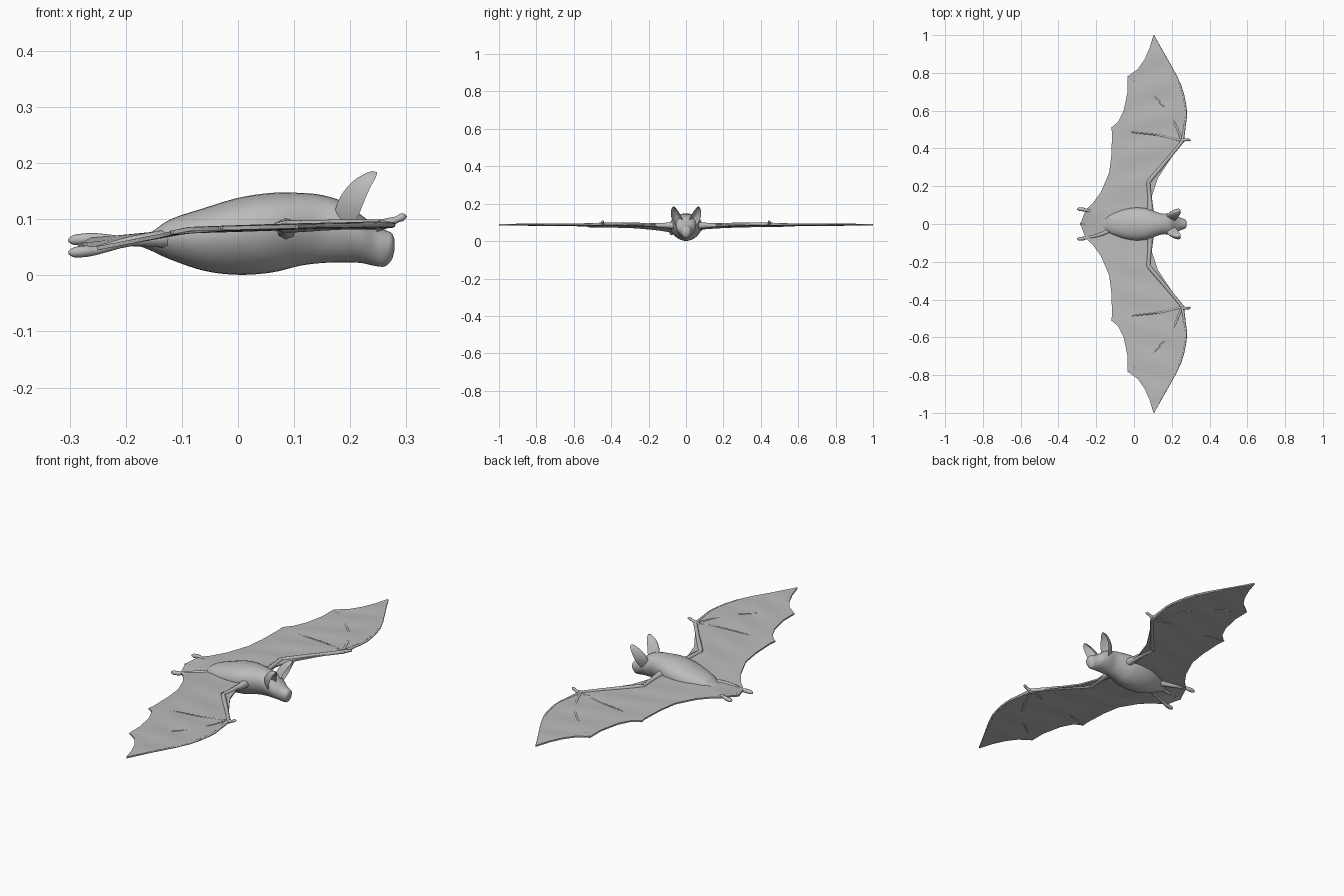
import bpy, bmesh, math
from mathutils import Vector

if "Cube" in bpy.data.objects:
    bpy.data.objects.remove(bpy.data.objects["Cube"])

grey = bpy.data.materials.new("warm_grey")
grey.diffuse_color = (0.5, 0.5, 0.5, 1)
grey.use_nodes = True
grey.node_tree.nodes["Principled BSDF"].inputs["Base Color"].default_value = grey.diffuse_color


def finish(bm, name, angle=60):
    bmesh.ops.recalc_face_normals(bm, faces=bm.faces)
    me = bpy.data.meshes.new(name)
    bm.to_mesh(me)
    bm.free()
    ob = bpy.data.objects.new(name, me)
    bpy.context.collection.objects.link(ob)
    me.materials.append(grey)
    bpy.ops.object.select_all(action='DESELECT')
    ob.select_set(True)
    bpy.context.view_layer.objects.active = ob
    bpy.ops.object.shade_smooth_by_angle(angle=math.radians(angle))
    return ob


def smooth(rows, n):
    """Catmull-Rom interpolation of tuples."""
    out = []
    for i in range(len(rows) - 1):
        a, b = rows[max(i - 1, 0)], rows[i]
        c, d = rows[i + 1], rows[min(i + 2, len(rows) - 1)]
        for k in range(n):
            t = k / n
            out.append([0.5 * (2*q + (r-p)*t + (2*p-5*q+4*r-s)*t*t + (3*q-p-3*r+s)*t**3)
                        for p, q, r, s in zip(a, b, c, d)])
    return out + [list(rows[-1])]


def loft(rings, name):
    bm = bmesh.new()
    vr = [[bm.verts.new(p) for p in r] for r in rings]
    n = len(vr[0])
    for a, b in zip(vr, vr[1:]):
        for i in range(n):
            bm.faces.new((a[i], a[(i+1) % n], b[(i+1) % n], b[i]))
    bm.faces.new(vr[0])
    bm.faces.new(vr[-1])
    return finish(bm, name)


def tube(pts, name, sides=8):
    """Rounded limb through (x, y, z, radius) points."""
    pts = smooth(pts, 3)
    rings = []
    for i, p in enumerate(pts):
        d = (Vector(pts[min(i+1, len(pts)-1)][:3]) - Vector(pts[max(i-1, 0)][:3])).normalized()
        u = d.cross(Vector((0, 0, 1))).normalized()
        w = u.cross(d)
        rings.append([Vector(p[:3]) + p[3] * (u*math.cos(t) + w*math.sin(t))
                      for t in (2*math.pi*k/sides for k in range(sides))])
    return loft(rings, name)


def lerp(table, y):
    for (y0, x0), (y1, x1) in zip(table, table[1:]):
        if y <= y1:
            return x0 + (x1 - x0) * (y - y0) / (y1 - y0)
    return table[-1][1]


# body and head: x, top, bottom, half width
profile = [(-.185, .066, .056, .012), (-.155, .077, .044, .033), (-.12, .1, .028, .052),
           (-.06, .12, .008, .075), (0, .138, .001, .085), (.06, .147, .005, .082),
           (.11, .147, .017, .066), (.15, .143, .022, .054), (.19, .13, .023, .054),
           (.22, .107, .022, .047), (.243, .091, .017, .034), (.262, .081, .016, .027),
           (.274, .075, .028, .021), (.279, .064, .045, .01)]
rings = []
for x, top, bot, hw in smooth(profile, 4):
    c, h = (top + bot) / 2, (top - bot) / 2
    rings.append([(x, hw * math.cos(t) * (1 + .18 * math.sin(t)), c + h * math.sin(t))
                  for t in (2*math.pi*k/32 for k in range(32))])
loft(rings, "body")

# wing edges as x over y
lead = [(0, .09), (.08, .1), (.15, .095), (.24, .125), (.34, .19), (.44, .262), (.52, .27),
        (.6, .277), (.67, .268), (.74, .247), (.81, .212), (.9, .16), (1, .107)]
trail = [(0, -.285), (.03, -.272), (.06, -.262), (.08, -.25), (.11, -.218), (.17, -.175),
         (.27, -.132), (.36, -.12), (.48, -.116), (.51, -.12), (.54, -.085), (.6, -.055),
         (.7, -.034), (.775, -.034), (.79, -.022), (.82, .02), (.87, .055), (.93, .082), (1, .103)]


def wing_z(x, y, s):
    drop = max(0, -.09 - x) / .19
    rear = .043 if s < 0 else .062
    mid = lerp([(0, (.043 + .062) / 2), (.06, rear), (1, rear)], y)
    base = .078 + .008 * min(1, max(0, x + .1) / .3)
    base += .004 * min(1, y / .5)
    return base + (mid - base) * min(1.05, drop)


def rib(pts, s, name):
    """Bone following the membrane: (x, y, radius, lift)."""
    tube([(x, s * y, wing_z(x, y, s) + l, r) for x, y, r, l in pts], name)


ys = sorted({round(v[0], 4) for v in lead + trail} | {round(k / 40, 4) for k in range(41)})
for s, side in ((-1, "right"), (1, "left")):
    # wing membrane with gentle creases
    bm = bmesh.new()
    cols = 18
    grid = []
    for y in ys:
        a, b = lerp(trail, y), lerp(lead, y)
        row = []
        for k in range(cols + 1):
            u = k / cols
            x = a + (b - a) * u
            z = wing_z(x, y, s) + .0018 * math.sin(38*y - 9*x) * math.sin(math.pi*u) * min(1, 4*y)
            row.append((x, s * y, z))
        grid.append(row)
    layers = [[[bm.verts.new((x, y, z + o)) for x, y, z in r] for r in grid] for o in (.0035, -.0035)]
    for g in layers:
        for a, b in zip(g, g[1:]):
            for k in range(cols):
                bm.faces.new((a[k], a[k+1], b[k+1], b[k]))
    t, l = layers
    rim = [(i, 0) for i in range(len(ys))] + [(len(ys)-1, k) for k in range(1, cols+1)]
    rim += [(i, cols) for i in range(len(ys)-2, -1, -1)]
    for (i, k), (m, n) in zip(rim, rim[1:]):
        bm.faces.new((t[i][k], t[m][n], l[m][n], l[i][k]))
    finish(bm, side + "_wing_membrane", 40)

    # arm, fingers and thumb
    rib([(.085, .05, .022, 0), (.085, .1, .015, 0), (.08, .17, .011, .001), (.075, .225, .011, .002)],
        s, side + "_upper_arm")
    rib([(.07, .215, .009, .002), (.095, .245, .011, .002), (.18, .345, .009, .002),
         (.258, .44, .009, .001)], s, side + "_forearm")
    rib([(.255, .435, .009, .001), (.268, .52, .006, 0), (.275, .6, .005, 0), (.245, .735, .005, 0),
         (.158, .9, .004, 0), (.105, .998, .002, 0)], s, side + "_leading_finger")
    rib([(.255, .44, .007, 0), (.19, .58, .0048, 0), (.08, .7, .0045, 0), (-.033, .783, .004, 0)],
        s, side + "_middle_finger")
    rib([(.255, .44, .007, 0), (.13, .47, .0048, 0), (0, .485, .0045, 0), (-.12, .511, .004, 0)],
        s, side + "_rear_finger")
    tube([(.245, s*.442, .085, .008), (.262, s*.445, .092, .009), (.282, s*.446, .099, .006),
          (.293, s*.444, .104, .007), (.3, s*.441, .105, .002)], side + "_thumb")

    # leg and foot
    fz = .041 if s < 0 else .063
    tube([(-.13, s*.035, .065, .016), (-.19, s*.06, .061, .009), (-.25, s*.072, fz+.004, .008),
          (-.27, s*.077, fz+.002, .01), (-.292, s*.079, fz, .009), (-.302, s*.078, fz-.001, .003)],
         side + "_leg")

    # cupped ear, open towards the front: v, half width, centre x, y, z
    bm = bmesh.new()
    spine = smooth([(.019, .192, .036, .085), (.027, .198, .043, .11), (.027, .208, .052, .135),
                    (.021, .223, .06, .16), (.012, .238, .065, .176), (.002, .247, .066, .184)], 4)
    n = 12
    vs = []
    for o in (0, -.007):
        vs.append([])
        for w, x, y, z in spine:
            row = []
            for k in range(n + 1):
                q = 2 * k / n - 1
                dip = w * 1.25 * q * q - w * .65
                row.append(bm.verts.new((x + dip + o, s * (y + w * q * (1 + o * 8)), z - dip * .3 - o * .2)))
            vs[-1].append(row)
    for g in vs:
        for a, b in zip(g, g[1:]):
            for k in range(n):
                bm.faces.new((a[k], a[k+1], b[k+1], b[k]))
    f, r = vs
    m = len(spine) - 1
    rim = [(i, 0) for i in range(m + 1)] + [(m, k) for k in range(1, n + 1)]
    rim += [(i, n) for i in range(m - 1, -1, -1)] + [(0, k) for k in range(n - 1, -1, -1)]
    for (i, k), (p, q) in zip(rim, rim[1:]):
        bm.faces.new((f[i][k], f[p][q], r[p][q], r[i][k]))
    finish(bm, side + "_ear", 70)

# short tail along the rear membrane
tube([(-.16, 0, .062, .01), (-.22, 0, .058, .006), (-.285, 0, .053, .004)], "tail")
